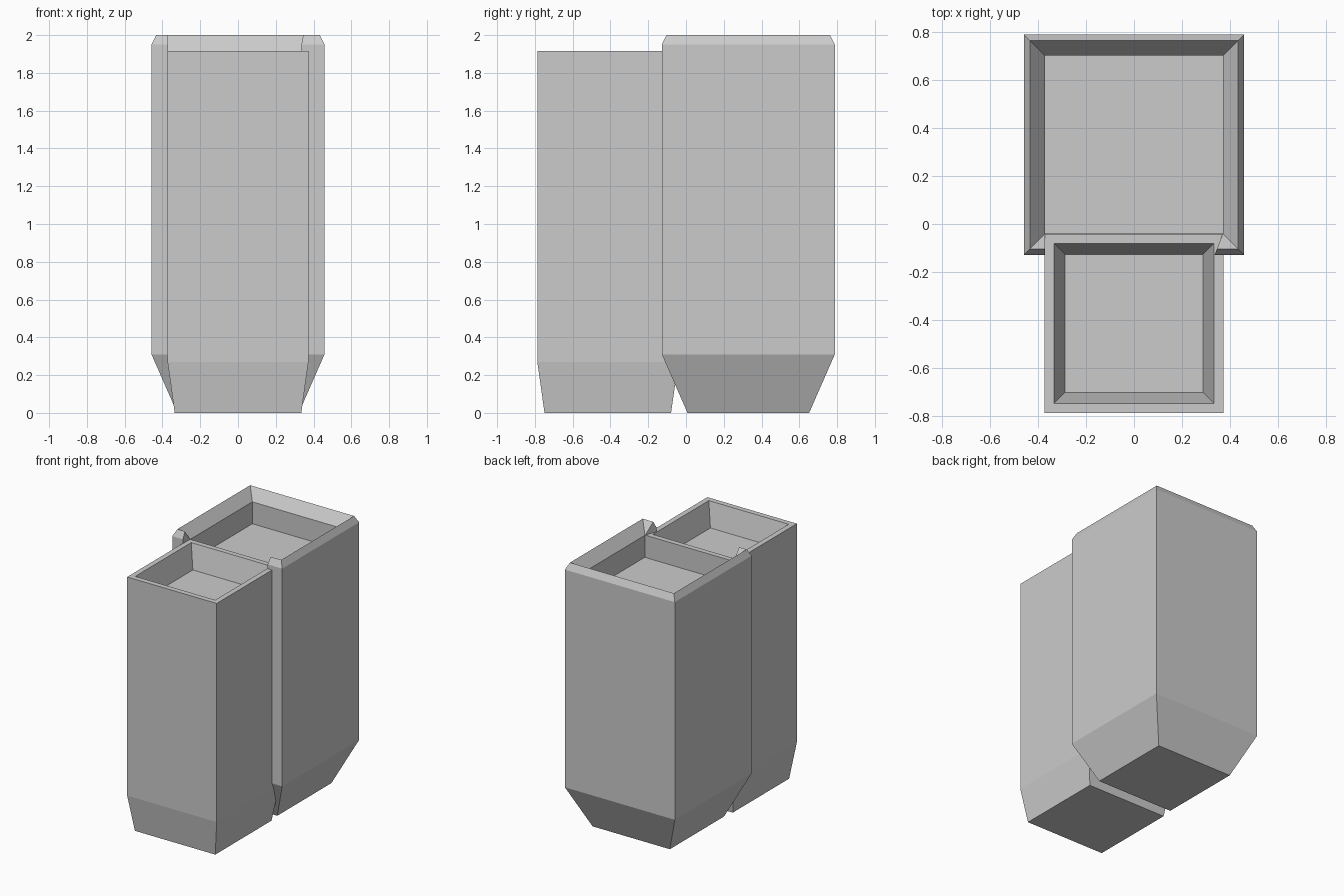
import bpy, bmesh

if "Cube" in bpy.data.objects:
    bpy.data.objects.remove(bpy.data.objects["Cube"])


def make_object(name, bm):
    bmesh.ops.recalc_face_normals(bm, faces=bm.faces)
    mesh = bpy.data.meshes.new(name)
    bm.to_mesh(mesh)
    bm.free()
    obj = bpy.data.objects.new(name, mesh)
    bpy.context.collection.objects.link(obj)
    return obj


def loft(name, rings):
    """Stack four-sided rings from corner lists and cap both ends."""
    bm = bmesh.new()
    loops = [[bm.verts.new(p) for p in ring] for ring in rings]
    for a, b in zip(loops, loops[1:]):
        for i in range(4):
            j = (i + 1) % 4
            bm.faces.new((a[i], a[j], b[j], b[i]))
    bm.faces.new(loops[0][::-1])
    bm.faces.new(loops[-1])
    return make_object(name, bm)


def square(half, cy, z):
    return [(-half, cy - half, z), (half, cy - half, z),
            (half, cy + half, z), (-half, cy + half, z)]


def pot(name, cy, profile):
    return loft(name, [square(h, cy, z) for h, z in profile])


def cut(target, name, z0, z1, front_right):
    """Remove a block from the front rim of the target."""
    plan = [(-0.37, -0.20), (front_right, -0.20), (0.37, -0.039), (-0.37, -0.039)]
    cutter = loft(name, [[(x, y, z) for x, y in plan] for z in (z0, z1)])
    cutter.hide_render = True
    mod = target.modifiers.new(name, 'BOOLEAN')
    mod.operation = 'DIFFERENCE'
    mod.solver = 'EXACT'
    mod.object = cutter
    bpy.context.view_layer.objects.active = target
    bpy.ops.object.modifier_apply(modifier=mod.name)
    bpy.data.objects.remove(cutter)


# Large rear container: tapered foot, sharp chamfered rim, shallow recess
large = pot("large_container", 0.33, [
    (0.322, 0), (0.458, 0.31), (0.458, 1.95), (0.433, 2.0),
    (0.371, 1.915), (0.371, 1.75)])

# Clearance and rim notch where the small container enters the large one
cut(large, "recess_clearance", 1.70, 1.91, 0.37)
cut(large, "rim_notch", 1.905, 2.1, 0.308)

# Small front container: tapered foot, flat rim, tapering recess
pot("small_container", -0.414, [
    (0.335, 0), (0.373, 0.27), (0.373, 1.917),
    (0.333, 1.917), (0.288, 1.74)])
